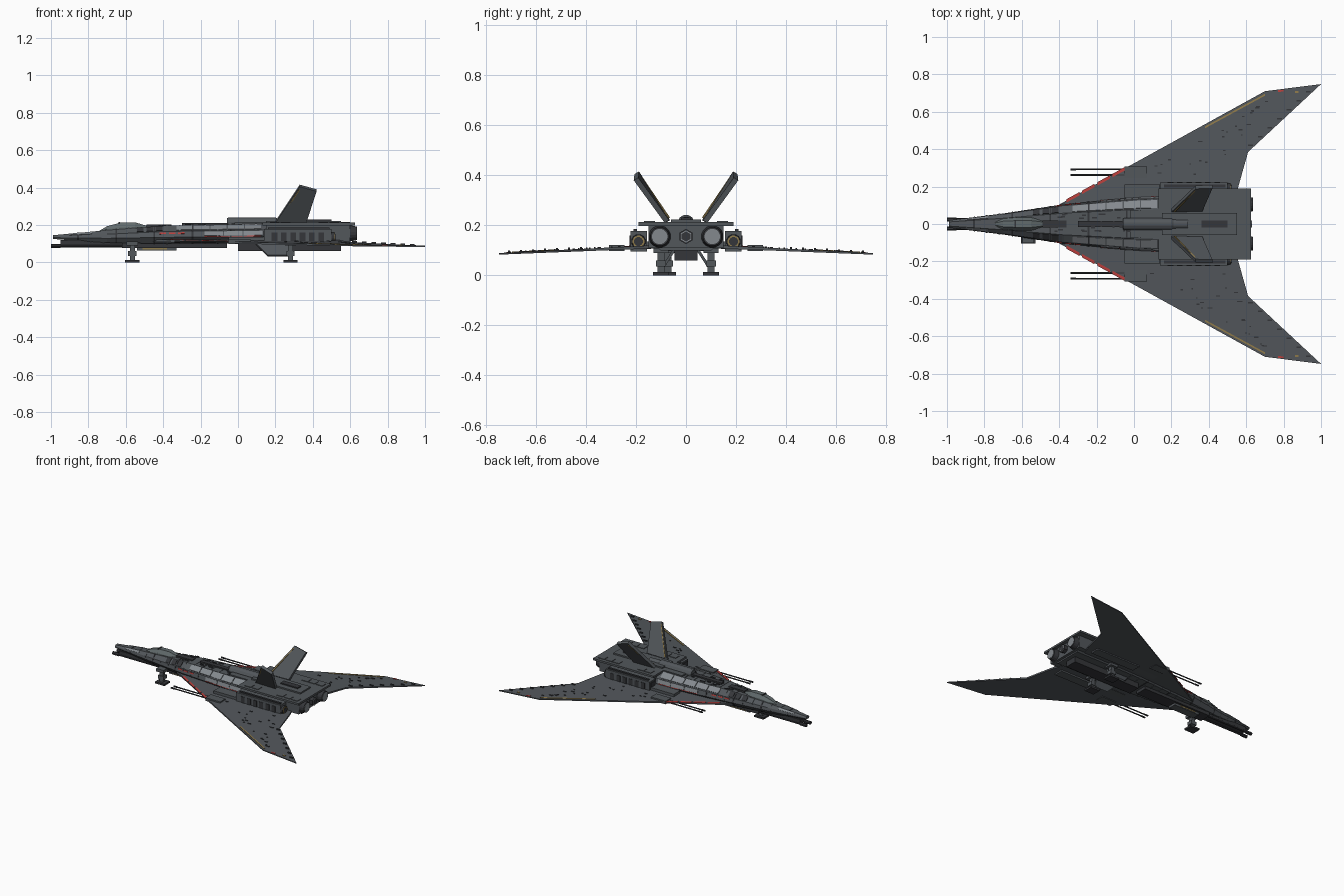
import bpy, bmesh, math, random
from mathutils import Vector

random.seed(4)
if "Cube" in bpy.data.objects:
    bpy.data.objects.remove(bpy.data.objects["Cube"])


def material(name, r, g, b):
    m = bpy.data.materials.new(name)
    m.use_nodes = True
    m.diffuse_color = (r, g, b, 1)
    m.node_tree.nodes["Principled BSDF"].inputs["Base Color"].default_value = (r, g, b, 1)
    return m


HULL = material("hull_grey", .085, .095, .105)
DARK = material("dark_metal", .035, .037, .042)
LIGHT = material("light_panel", .23, .25, .27)
GLASS = material("canopy_glass", .12, .145, .15)
RED = material("red_marking", .5, .05, .045)
GOLD = material("gold_marking", .28, .2, .07)


def finish(name, bm, mat):
    bmesh.ops.recalc_face_normals(bm, faces=bm.faces)
    me = bpy.data.meshes.new(name)
    bm.to_mesh(me)
    bm.free()
    me.materials.append(mat)
    ob = bpy.data.objects.new(name, me)
    bpy.context.collection.objects.link(ob)
    return ob


def loft(name, rings, mat):
    """Skin a list of equal-length point rings and cap both ends."""
    bm = bmesh.new()
    vs = [[bm.verts.new(p) for p in ring] for ring in rings]
    n = len(vs[0])
    for a, b in zip(vs, vs[1:]):
        for i in range(n):
            bm.faces.new((a[i], a[(i + 1) % n], b[(i + 1) % n], b[i]))
    bm.faces.new(vs[0])
    bm.faces.new(vs[-1])
    return finish(name, bm, mat)


def boxes(name, spans, mat):
    """One object from (x0, x1, y0, y1, z0, z1) blocks."""
    bm = bmesh.new()
    for x0, x1, y0, y1, z0, z1 in spans:
        vs = bmesh.ops.create_cube(bm, size=1)["verts"]
        for v in vs:
            v.co = ((x0 + x1) / 2 + v.co.x * (x1 - x0), (y0 + y1) / 2 + v.co.y * (y1 - y0),
                    (z0 + z1) / 2 + v.co.z * (z1 - z0))
    return finish(name, bm, mat)


def tube(name, y, z, profile, mat, sides=12):
    """Turned part along x from (x, radius) points."""
    ang = [2 * math.pi * (i + .5) / sides for i in range(sides)]
    return loft(name, [[(x, y + r * math.cos(a), z + r * math.sin(a)) for a in ang]
                       for x, r in profile], mat)


# Fuselage
STATIONS = [(-.99, .02, .125, .145), (-.7, .056, .105, .172), (-.38, .105, .1, .197),
            (0, .14, .1, .203), (.15, .145, .1, .207), (.58, .145, .1, .207)]


def section(x):
    for a, b in zip(STATIONS, STATIONS[1:]):
        if x <= b[0]:
            t = (x - a[0]) / (b[0] - a[0])
            return [p + (q - p) * t for p, q in zip(a[1:], b[1:])]
    return STATIONS[-1][1:]


def ring(x, grow=0):
    w, lo, hi = section(x)
    mid = lo + (hi - lo) * .35
    half = [(.7 * w, lo - grow), (w + grow, mid), (.93 * w + grow, mid + (hi - mid) * .5),
            (.55 * w, hi + grow)]
    return [(x, y, z) for y, z in half] + [(x, -y, z) for y, z in reversed(half)]


loft("fuselage", [ring(s[0]) for s in STATIONS], HULL)
for i in range(15):
    x = -.86 + i * .068
    loft("hull_rib", [ring(x, .002), ring(x + .009, .002)], DARK if i % 3 == 0 else HULL)


def side_panel(name, x0, x1, low, high, edge, mat, s):
    """Thin plate lying on one facet of the fuselage side."""
    rings = []
    for x in (x0, x1):
        r = [Vector(p) for p in ring(x)]
        a, b = r[edge], r[edge + 1]
        out = Vector((0, b.z - a.z, a.y - b.y)).normalized() * .004
        p, q = a.lerp(b, low), a.lerp(b, high)
        rings.append([(v.x, v.y * s, v.z) for v in (p - out, q - out, q + out, p + out)])
    loft(name, rings, mat)


for s in (1, -1):
    for i in range(5):
        x = -.33 + i * .092
        side_panel("upper_light_panel", x, x + .085, .15, .9, 2, LIGHT, s)
    for i in range(3):
        x = -.18 + i * .105
        side_panel("side_light_panel", x, x + .1, .2, .95, 1, LIGHT, s)
    side_panel("nose_light_panel", -.9, -.78, .2, .8, 2, LIGHT, s)
    side_panel("red_side_stripe", -.18, .12, .02, .13, 1, RED, s)
    for x in (-.42, -.37, -.32):
        side_panel("red_side_mark", x, x + .035, .55, .8, 1, RED, s)
        side_panel("vent", x - .12, x - .085, .1, .9, 2, DARK, s)

# Canopy: low faceted bubble
canopy = [(-.75, .008, .164), (-.7, .03, .193), (-.63, .036, .212), (-.55, .036, .214), (-.49, .022, .196)]
loft("canopy", [[(x, y * w, .16 + (z - .16) * h) for y, h in
                 ((1, 0), (.95, .55), (.5, 1), (-.5, 1), (-.95, .55), (-1, 0))]
                for x, w, z in canopy], GLASS)
boxes("canopy_frames", [(-.64, -.63, -.02, .02, .2, .215), (-.49, -.36, -.02, .02, .18, .203)], DARK)

# Spine, rear deck and belly
boxes("rear_deck", [(.13, .625, -.19, .19, .198, .212), (-.02, .13, -.075, .075, .198, .212),
                    (.15, .55, -.06, .06, .21, .222)], HULL)
boxes("rear_body", [(.15, .6, -.15, .15, .11, .2)], HULL)
tube("dorsal_pod", 0, .208, [(-.06, .028), (-.05, .034), (.2, .034), (.21, .028), (.29, .026),
                             (.29, .014), (.34, .012)], HULL)
boxes("deck_ridge", [(.36, .5, -.02, .02, .22, .23), (-.3, -.06, -.016, .016, .195, .21)], DARK)
boxes("belly_keel", [(-.62, -.06, -.045, .045, .078, .112), (.0, .55, -.045, .045, .06, .112)], DARK)
boxes("belly_turret", [(-.54, -.33, -.03, .03, .062, .08)], HULL)
boxes("belly_turret_trim", [(-.51, -.38, -.032, .032, .068, .076)], GOLD)
tube("centre_exhaust", 0, .155, [(.59, .03), (.625, .03), (.625, .024), (.61, .022)], DARK, 6)
tube("centre_exhaust_ring", 0, .155, [(.606, .024), (.628, .024)], LIGHT, 6)
tube("centre_exhaust_core", 0, .155, [(.606, .02), (.63, .02)], DARK, 6)


# Wings: surface height and half thickness follow the span
def wing_point(x, y, side, level):
    return (x, side * y, .115 - .045 * (y - .1) + level * (.007 - .005 * y))


def wing_sheet(name, outline, s, mat, raise_by=0):
    rings = [[wing_point(x, y, s, 1) for x, y in outline], [wing_point(x, y, s, -1) for x, y in outline]]
    if raise_by:
        rings[1] = rings[0]
        rings[0] = [(x, y, z + raise_by) for x, y, z in rings[0]]
    loft(name, rings, mat)


def strip(name, a, b, width, s, mat, height=.003):
    (x0, y0), (x1, y1) = a, b
    wing_sheet(name, [a, b, (x1, y1 - width), (x0, y0 - width)], s, mat, height)


for s in (1, -1):
    wing_sheet("wing", [(-.46, .07), (-.38, .115), (.7, .71), (1, .748), (.61, .385), (.555, .19), (.5, .05)],
               s, HULL)
    # Painted edges and small tip marks
    strip("gold_wing_stripe", (.38, .522), (.7, .696), .01, s, GOLD)
    for i in range(4):
        x = -.36 + i * .082
        strip("red_wing_mark", (x, .122 + (x + .38) * .551), (x + .068, .122 + (x + .448) * .551), .018, s, RED)
    strip("red_tip_mark", (.77, .716), (.8, .718), .01, s, RED)
    strip("gold_tip_mark", (.86, .71), (.88, .711), .01, s, GOLD)
    # Trailing edge actuators and scattered hatches
    for i in range(7):
        t = (i + .5) / 7
        x, y = .61 + .36 * t, .4 + .335 * t
        strip("edge_actuator", (x - .025, y), (x, y), .008, s, DARK, .008)
    for i in range(26):
        y = random.uniform(.25, .66)
        x = random.uniform(-.28 + (y - .115) * 1.82, .5 + (y - .25) * .4)
        strip("wing_hatch", (x, y), (x + random.uniform(.008, .025), y), .006, s, DARK, .004)

    # Wing guns
    gx = sorted((s * .245, s * .308))
    boxes("wing_gun_mount", [(-.05, .07, *gx, .098, .121)], HULL)
    for y in (.262, .292):
        tube("wing_gun_barrel", s * y, .11, [(-.34, .006), (-.31, .006), (-.31, .0045), (-.04, .0045)], DARK, 8)

    # Outer engine pods with intakes and gold exhaust rings
    oy = sorted((s * .155, s * .222))
    boxes("outer_pod", [(.14, .5, *oy, .095, .178)], HULL)
    boxes("pod_intake", [(-.05, .15, *sorted((s * .14, s * .212)), .105, .135)], HULL)
    boxes("pod_face", [(.136, .142, *sorted((s * .165, s * .212)), .105, .168)], DARK)
    boxes("pod_vents", [(.18 + .05 * i, .21 + .05 * i, *sorted((s * .2, s * .225)), .115, .16)
                        for i in range(6)], DARK)
    boxes("pod_top_rail", [(.16, .49, *sorted((s * .195, s * .21)), .178, .186)], DARK)
    tube("pod_exhaust", s * .19, .135, [(.49, .03), (.515, .028)], DARK)
    tube("pod_exhaust_ring", s * .19, .135, [(.5, .026), (.518, .024)], GOLD)
    tube("pod_exhaust_core", s * .19, .135, [(.5, .018), (.52, .018)], DARK)

    # Main engines
    tube("main_nozzle", s * .105, .155, [(.5, .044), (.6, .044), (.635, .037), (.635, .03), (.615, .028)], DARK, 16)
    tube("nozzle_glow", s * .105, .155, [(.6, .031), (.637, .031)], LIGHT, 16)

    # Canted tail fins
    fin = [(.2, .073, .215), (.33, .197, .41), (.42, .2, .385), (.365, .076, .215)]
    loft("tail_fin", [[(x, s * (y + d), z - d * .6) for x, y, z in fin] for d in (-.009, .009)], HULL)
    edge = [(.215, .074, .225), (.326, .19, .395), (.332, .19, .395), (.222, .074, .225)]
    loft("fin_gold_edge", [[(x, s * (y + d), z - d * .6) for x, y, z in edge] for d in (-.01, .011)], GOLD)

    # Splayed belly fins
    fin = [(.09, .045, .105), (.16, .09, .035), (.27, .09, .035), (.28, .045, .105)]
    loft("belly_fin", [[(x, s * (y + d), z + d) for x, y, z in fin] for d in (-.004, .004)], HULL)

    # Nose guns
    tube("nose_gun", s * .024, .088, [(-1, .012), (-.95, .012), (-.95, .008), (-.6, .008)], DARK, 8)


# Landing gear: hatch, strut, collar and foot
def gear(x, y):
    boxes("gear_leg", [(x - .03, x + .03, y - .03, y + .03, .09, .112),
                       (x - .013, x + .013, y - .014, y + .014, .01, .1),
                       (x - .022, x + .022, y - .02, y + .02, .035, .06)], HULL)
    boxes("gear_foot", [(x - .038, x + .038, y - .032, y + .032, 0, .013)], DARK)


gear(-.565, -.072)
gear(.28, .1)
gear(.28, -.1)

# Small fittings along the hull spine and deck
boxes("nose_mount", [(-.95, -.6, -.03, .03, .088, .12)], DARK)
bits = []
for i in range(34):
    x = random.uniform(-.45, .1)
    y = random.choice((-1, 1)) * random.uniform(.02, .05)
    top = section(x)[2]
    bits.append((x, x + random.uniform(.01, .03), y, y + .008, top - .002, top + .006))
boxes("spine_fittings", bits, DARK)
boxes("deck_panels", [(x, x + .05, s * .145 - .022, s * .145 + .022, .21, .216)
                      for x in (.17, .23, .43, .49, .55) for s in (1, -1)], HULL)
